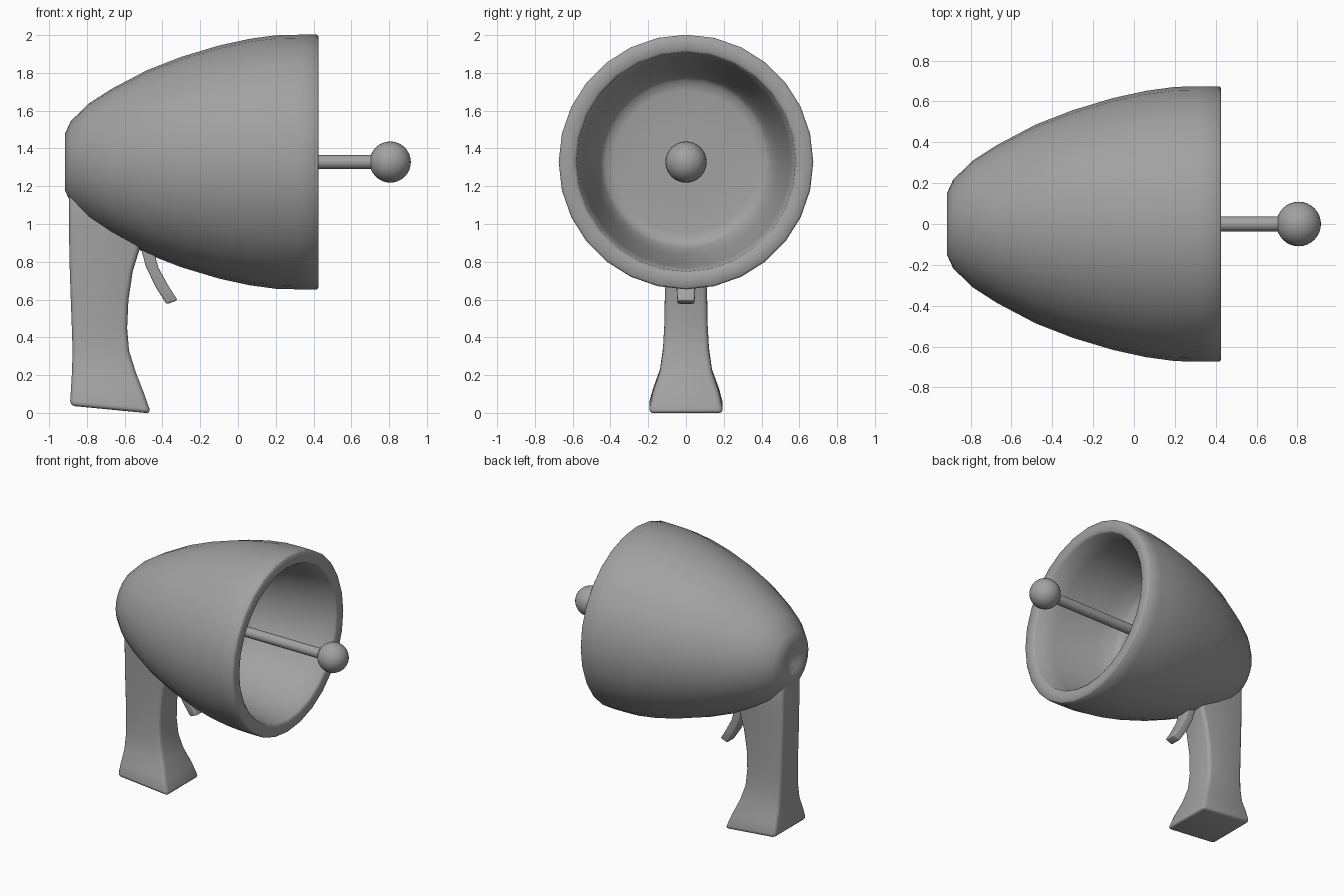
import bpy, bmesh
from math import sin, cos, pi, radians

if "Cube" in bpy.data.objects:
    bpy.data.objects.remove(bpy.data.objects["Cube"])

AXIS_Z = 1.328

# One mid-grey material for all parts
grey = bpy.data.materials.new("mid_grey")
grey.diffuse_color = (0.36, 0.36, 0.36, 1)
grey.use_nodes = True
grey.node_tree.nodes["Principled BSDF"].inputs["Base Color"].default_value = grey.diffuse_color


def finish(bm, name, angle=35):
    bmesh.ops.recalc_face_normals(bm, faces=bm.faces)
    me = bpy.data.meshes.new(name)
    bm.to_mesh(me)
    bm.free()
    me.materials.append(grey)
    ob = bpy.data.objects.new(name, me)
    bpy.context.collection.objects.link(ob)
    bpy.ops.object.select_all(action='DESELECT')
    ob.select_set(True)
    bpy.context.view_layer.objects.active = ob
    bpy.ops.object.shade_smooth_by_angle(angle=radians(angle))
    return ob


def lathe(name, profile, n, angle=35):
    """Revolve (x, radius) points around the long axis; radius 0 is a pole."""
    bm = bmesh.new()
    rings = []
    for x, r in profile:
        count = n if r > 0 else 1
        rings.append([bm.verts.new((x, r * sin(2 * pi * i / n), AXIS_Z + r * cos(2 * pi * i / n)))
                      for i in range(count)])
    for a, b in zip(rings, rings[1:]):
        for i in range(n):
            j = (i + 1) % n
            quad = [a[i % len(a)], a[j % len(a)], b[j % len(b)], b[i % len(b)]]
            bm.faces.new(list(dict.fromkeys(quad)))
    return finish(bm, name, angle)


def loft(name, sections, bevel):
    """Rectangular sections: (back x, back z, front x, front z, half width)."""
    bm = bmesh.new()
    rings = [[bm.verts.new(p) for p in ((bx, -w, bz), (fx, -w, fz), (fx, w, fz), (bx, w, bz))]
             for bx, bz, fx, fz, w in sections]
    for a, b in zip(rings, rings[1:]):
        for i in range(4):
            j = (i + 1) % 4
            bm.faces.new((a[i], a[j], b[j], b[i]))
    bm.faces.new(rings[0])
    bm.faces.new(rings[-1])
    bmesh.ops.recalc_face_normals(bm, faces=bm.faces)
    sharp = [e for e in bm.edges if e.calc_face_angle() > radians(50)]
    bmesh.ops.bevel(bm, geom=sharp, offset=bevel, segments=3, profile=0.5, affect='EDGES')
    return finish(bm, name, 60)


# Hollow bell: dimpled back, outer wall, softened rim, conical inner wall and floor
lathe("bell_body", [
    (-0.875, 0), (-0.883, 0.04), (-0.905, 0.09), (-0.915, 0.12), (-0.915, 0.152),
    (-0.885, 0.217), (-0.79, 0.310), (-0.67, 0.387), (-0.48, 0.487), (-0.30, 0.557),
    (-0.10, 0.617), (0.06, 0.652), (0.20, 0.671), (0.32, 0.674), (0.418, 0.674), (0.427, 0.664),
    (0.427, 0.594), (0.416, 0.580), (0.26, 0.555), (0.10, 0.525), (-0.06, 0.490),
    (-0.18, 0.455), (-0.21, 0.43), (-0.22, 0.38), (-0.22, 0.2), (-0.22, 0)], 28, 180)

# Emitter rod and ball
lathe("emitter_rod", [(-0.26, 0), (-0.26, 0.037), (0.78, 0.037), (0.78, 0)], 24)
lathe("emitter_ball", [(0.806 - 0.109 * cos(pi * i / 16), 0.109 * sin(pi * i / 16) if 0 < i < 16 else 0)
                       for i in range(17)], 32)

# Flared pistol grip
loft("grip", [
    (-0.890, 0.038, -0.460, -0.003, 0.200),
    (-0.884, 0.130, -0.500, 0.110, 0.175),
    (-0.878, 0.230, -0.543, 0.220, 0.138),
    (-0.876, 0.340, -0.577, 0.330, 0.122),
    (-0.880, 0.460, -0.587, 0.450, 0.115),
    (-0.886, 0.620, -0.580, 0.600, 0.112),
    (-0.892, 0.800, -0.557, 0.750, 0.112),
    (-0.895, 1.000, -0.517, 0.880, 0.112),
    (-0.895, 1.200, -0.470, 0.990, 0.112)], 0.027)

# Curved trigger
loft("trigger", [
    (-0.378, 0.575, -0.320, 0.596, 0.045),
    (-0.435, 0.665, -0.370, 0.675, 0.050),
    (-0.488, 0.775, -0.422, 0.770, 0.055),
    (-0.513, 0.870, -0.444, 0.850, 0.058),
    (-0.520, 0.960, -0.450, 0.940, 0.058)], 0.010)
